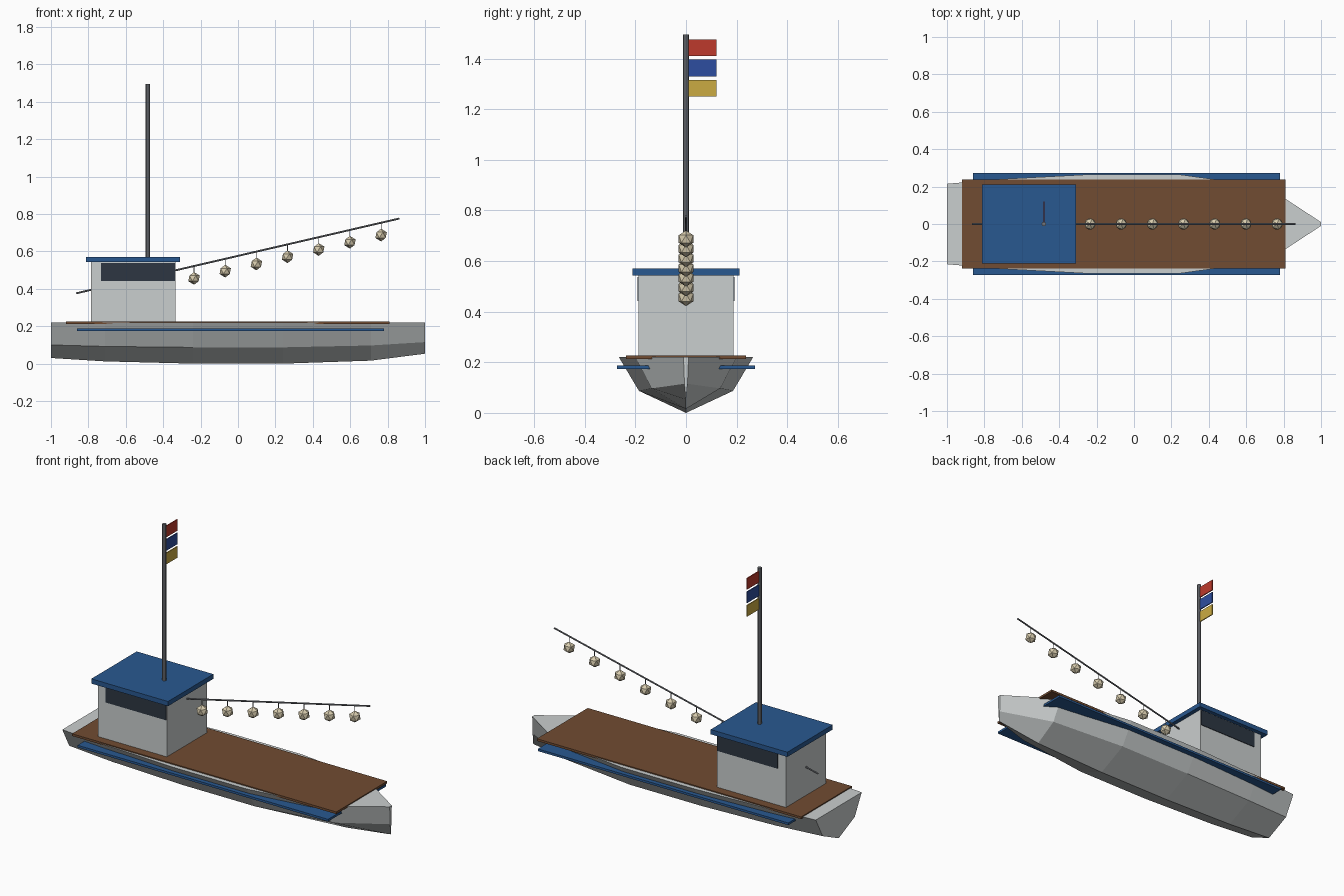
import bpy, bmesh
from mathutils import Vector

cube = bpy.data.objects.get("Cube")
if cube:
    bpy.data.objects.remove(cube, do_unlink=True)


def material(name, rgb):
    m = bpy.data.materials.new(name)
    m.use_nodes = True
    m.diffuse_color = (*rgb, 1)
    bsdf = next(n for n in m.node_tree.nodes if n.type == 'BSDF_PRINCIPLED')
    bsdf.inputs["Base Color"].default_value = (*rgb, 1)
    return m


white = material("hull white", (0.59, 0.62, 0.62))
brown = material("deck brown", (0.165, 0.072, 0.032))
blue = material("trim blue", (0.022, 0.098, 0.28))
dark = material("window dark", (0.026, 0.037, 0.055))
steel = material("mast grey", (0.18, 0.19, 0.21))
paper = material("lantern cream", (0.68, 0.60, 0.42))
red = material("flag red", (0.51, 0.042, 0.025))
navy = material("flag blue", (0.027, 0.076, 0.35))
yellow = material("flag yellow", (0.60, 0.41, 0.055))


def finish(name, bm, mat):
    bmesh.ops.recalc_face_normals(bm, faces=bm.faces)
    mesh = bpy.data.meshes.new(name)
    bm.to_mesh(mesh)
    bm.free()
    mesh.materials.append(mat)
    ob = bpy.data.objects.new(name, mesh)
    bpy.context.collection.objects.link(ob)
    return ob


def box(name, x, y, z, mat):
    """Box given by its (low, high) range on each axis."""
    bm = bmesh.new()
    bmesh.ops.create_cube(bm, size=1)
    for v in bm.verts:
        v.co = [(lo + hi) / 2 + c * (hi - lo) for c, (lo, hi) in zip(v.co, (x, y, z))]
    return finish(name, bm, mat)


def rod(name, a, b, radius, mat, sides=8):
    """Cylinder running from point a to point b."""
    a, b = Vector(a), Vector(b)
    bm = bmesh.new()
    bmesh.ops.create_cone(bm, cap_ends=True, segments=sides, radius1=radius,
                          radius2=radius, depth=(b - a).length)
    ob = finish(name, bm, mat)
    ob.location = (a + b) / 2
    ob.rotation_mode = 'QUATERNION'
    ob.rotation_quaternion = (b - a).to_track_quat('Z', 'Y')
    return ob


# Hull: stations of x, sheer half-width, chine half-width, chine z, keel z
stations = [(-1.0, 0.215, 0.15, 0.10, 0.03),
            (-0.71, 0.24, 0.17, 0.092, 0.012),
            (-0.24, 0.265, 0.186, 0.087, 0.0),
            (0.24, 0.265, 0.186, 0.087, 0.0),
            (0.71, 0.20, 0.135, 0.097, 0.016),
            (1.0, 0.01, 0.006, 0.115, 0.053)]
bm = bmesh.new()
rings = []
for x, sheer, chine, chine_z, keel_z in stations:
    section = [(-sheer, 0.22), (-chine, chine_z), (0, keel_z), (chine, chine_z), (sheer, 0.22)]
    rings.append([bm.verts.new((x, y, z)) for y, z in section])
for p, q in zip(rings, rings[1:]):
    for i in range(5):
        j = (i + 1) % 5
        bm.faces.new((p[i], p[j], q[j], q[i]))
bm.faces.new(rings[0])
bm.faces.new(rings[-1])
finish("hull", bm, white)

# Deck and rubbing strake
box("deck", (-0.92, 0.81), (-0.238, 0.238), (0.213, 0.226), brown)
box("rubbing_strake", (-0.86, 0.78), (-0.272, 0.272), (0.174, 0.187), blue)

# Cabin with roof and side windows
box("cabin", (-0.785, -0.335), (-0.187, 0.187), (0.22, 0.545), white)
box("cabin_roof", (-0.812, -0.31), (-0.212, 0.212), (0.542, 0.57), blue)
for side, name in ((-1, "right_window"), (1, "left_window")):
    box(name, (-0.733, -0.338), sorted((side * 0.186, side * 0.191)), (0.443, 0.538), dark)

# Mast and signal flags
mast_x = -0.482
rod("mast", (mast_x, 0, 0.56), (mast_x, 0, 1.495), 0.012, steel)
for i, (name, mat) in enumerate((("top_flag", red), ("middle_flag", navy), ("bottom_flag", yellow))):
    z = 1.443 - 0.08 * i
    box(name, (mast_x - 0.003, mast_x + 0.003), (0.01, 0.12), (z - 0.033, z + 0.033), mat)

# Sloping wire with hanging lanterns
start, end = Vector((-0.865, 0, 0.376)), Vector((0.863, 0, 0.776))
rod("lantern_wire", start, end, 0.005, steel, 6)
for i in range(7):
    x = -0.235 + i / 6
    wire_z = start.z + (x - start.x) * (end.z - start.z) / (end.x - start.x)
    rod(f"lantern_cord_{i + 1}", (x, 0, wire_z - 0.036), (x, 0, wire_z), 0.002, steel, 6)
    bm = bmesh.new()
    bmesh.ops.create_icosphere(bm, subdivisions=1, radius=0.034)
    lantern = finish(f"lantern_{i + 1}", bm, paper)
    lantern.location = (x, 0, wire_z - 0.066)
